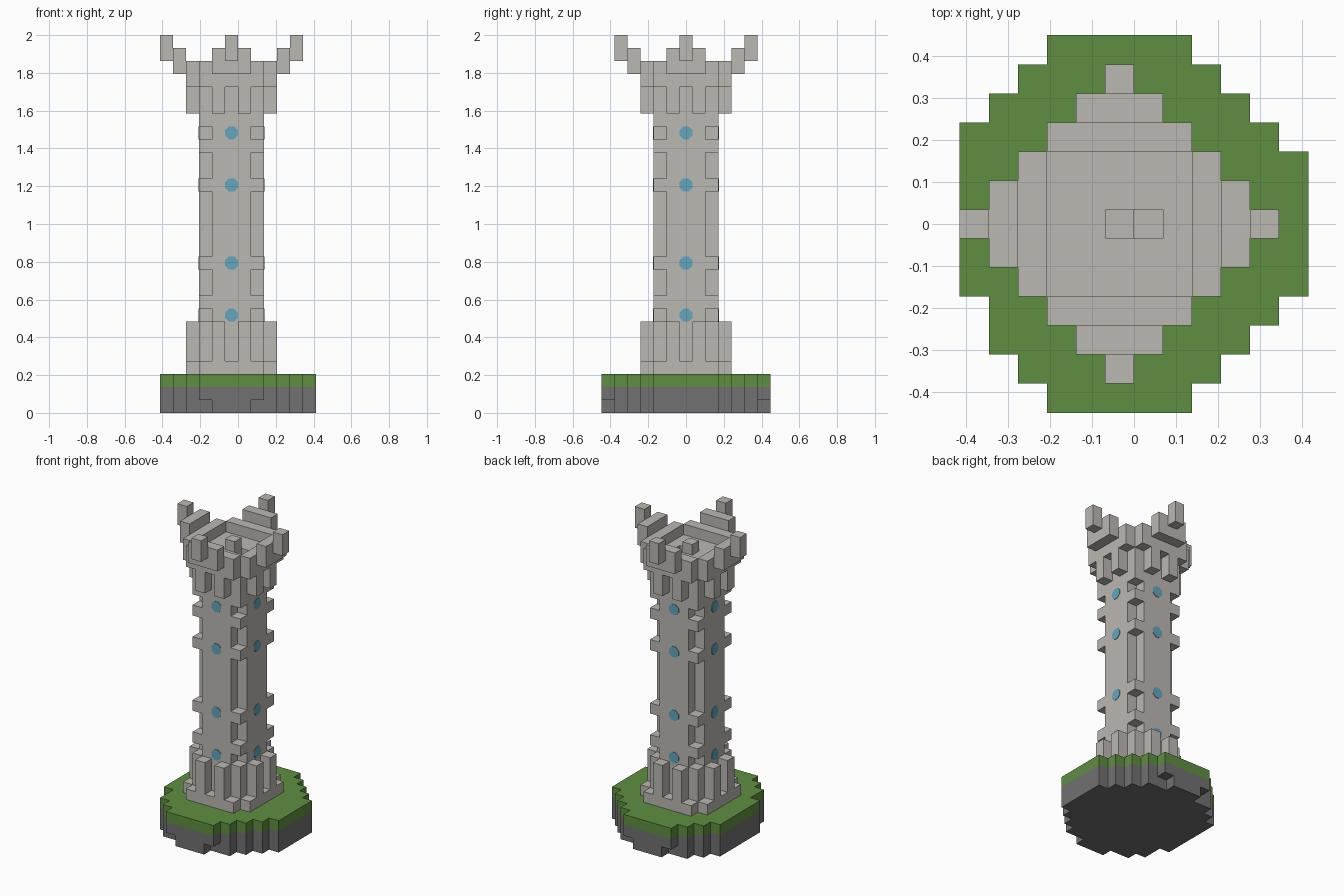
import bpy, bmesh, math
from mathutils import Matrix, Vector

if "Cube" in bpy.data.objects:
    bpy.data.objects.remove(bpy.data.objects["Cube"])

U = 2 / 29            # size of one block
CX = -U / 2           # tower axis
AXES = [Vector(v) for v in ((1, 0, 0), (0, 1, 0), (0, 0, 1))]


def material(name, rgb):
    m = bpy.data.materials.new(name)
    m.use_nodes = True
    m.diffuse_color = (*rgb, 1)
    bsdf = m.node_tree.nodes["Principled BSDF"]
    bsdf.inputs["Base Color"].default_value = (*rgb, 1)
    bsdf.inputs["Roughness"].default_value = 0.9
    return m


stone = material("pale stone", (0.50, 0.48, 0.45))
grass = material("grass green", (0.114, 0.275, 0.053))
rock = material("dark rock", (0.165, 0.165, 0.165))
glass = material("window blue", (0.122, 0.381, 0.515))


def disc(radius, total, levels):
    """Blocks of an octagon-like plan, stacked over the given levels."""
    r = range(-radius, radius + 1)
    return {(a, b, k) for a in r for b in r for k in levels if abs(a) + abs(b) <= total}


def four_way(cells):
    """Repeat blocks around the tower axis in quarter turns."""
    out = set()
    for a, b, k in cells:
        for _ in range(4):
            out.add((a, b, k))
            a, b = -b, a
    return out


# Island: rock below, turf on top, with a clipped west side
island = {c for c in disc(6, 8, range(3)) if c[0] > -6 and c[:2] != (-5, -3)}
island -= four_way({(2, 6, 0)}) & {(s * 2, t * 6, 0) for s in (-1, 1) for t in (-1, 1)}
island -= {(s * 2, t * 6, 0) for s in (-1, 1) for t in (-1, 1)}
turf = {c for c in island if c[2] == 2}

# Shaft: notched corners with bonding stones left at some levels
shaft = disc(2, 3, range(3, 26))
solid_corner = [k for k in range(3, 26) if k < 7 or k in (8, 11, 17, 20) or k > 21]
shaft |= four_way({(2, 2, k) for k in solid_corner})
shaft.discard((1, 0, 25))          # hatch in the roof floor

# Plinth and crown share the same ribs around the shaft
ribs = four_way({(s, 3, k) for s in (-1, 1) for k in (4, 5, 6, 23, 24)})
plinth = (disc(3, 5, [3]) | {c for c in ribs if c[2] < 7}) - shaft
crown = (disc(3, 5, [25, 26]) | {c for c in ribs if c[2] > 7}) - shaft
crown = {c for c in crown if max(abs(c[0]), abs(c[1])) == 3}

# Four flaring horns, each a wide bracket and a tall tip
horns = four_way({(a, 4, k) for a in (-1, 0, 1) for k in (26, 27)})
horns |= four_way({(0, 5, k) for k in (27, 28)})
finial = {(0, 0, 26)}

parts = [
    ("island_rock", island - turf, rock),
    ("island_turf", turf, grass),
    ("tower_plinth", plinth, stone),
    ("tower_shaft", shaft, stone),
    ("tower_crown", crown, stone),
    ("crown_horns", horns, stone),
    ("roof_finial", finial, stone),
]
filled = set().union(*(cells for _, cells, _ in parts))


def finish(name, bm, mat):
    mesh = bpy.data.meshes.new(name)
    bm.to_mesh(mesh)
    bm.free()
    mesh.materials.append(mat)
    obj = bpy.data.objects.new(name, mesh)
    bpy.context.scene.collection.objects.link(obj)
    return obj


def build_blocks(name, cells, mat):
    """Skin the blocks with their exposed faces only."""
    bm = bmesh.new()
    for cell in sorted(cells):
        centre = Vector(cell) + Vector((0, 0, 0.5))
        for i in range(3):
            for s in (-1, 1):
                n = AXES[i] * s
                if tuple(int(c + d) for c, d in zip(cell, n)) in filled:
                    continue
                u = AXES[(i + 1) % 3] / 2
                v = AXES[(i + 2) % 3] / 2 * s
                mid = centre + n / 2
                ring = (mid - u - v, mid + u - v, mid + u + v, mid - u + v)
                bm.faces.new([bm.verts.new(p * U + Vector((CX, 0, 0))) for p in ring])
    bmesh.ops.remove_doubles(bm, verts=bm.verts, dist=U / 100)
    bmesh.ops.dissolve_limit(bm, angle_limit=0.01, verts=bm.verts, edges=bm.edges)
    return finish(name, bm, mat)


for part in parts:
    build_blocks(*part)

# Octagonal window plates on all four sides
bm = bmesh.new()
for turn in range(4):
    for level in (7, 11, 17, 21):
        place = (Matrix.Translation((CX, 0, (level + 0.5) * U))
                 @ Matrix.Rotation(turn * math.pi / 2, 4, "Z")
                 @ Matrix.Translation((0, -2.5 * U, 0))
                 @ Matrix.Rotation(math.pi / 2, 4, "X")
                 @ Matrix.Rotation(math.pi / 8, 4, "Z"))
        bmesh.ops.create_cone(bm, cap_ends=True, segments=8, radius1=0.037,
                              radius2=0.037, depth=0.006, matrix=place)
finish("tower_windows", bm, glass)
